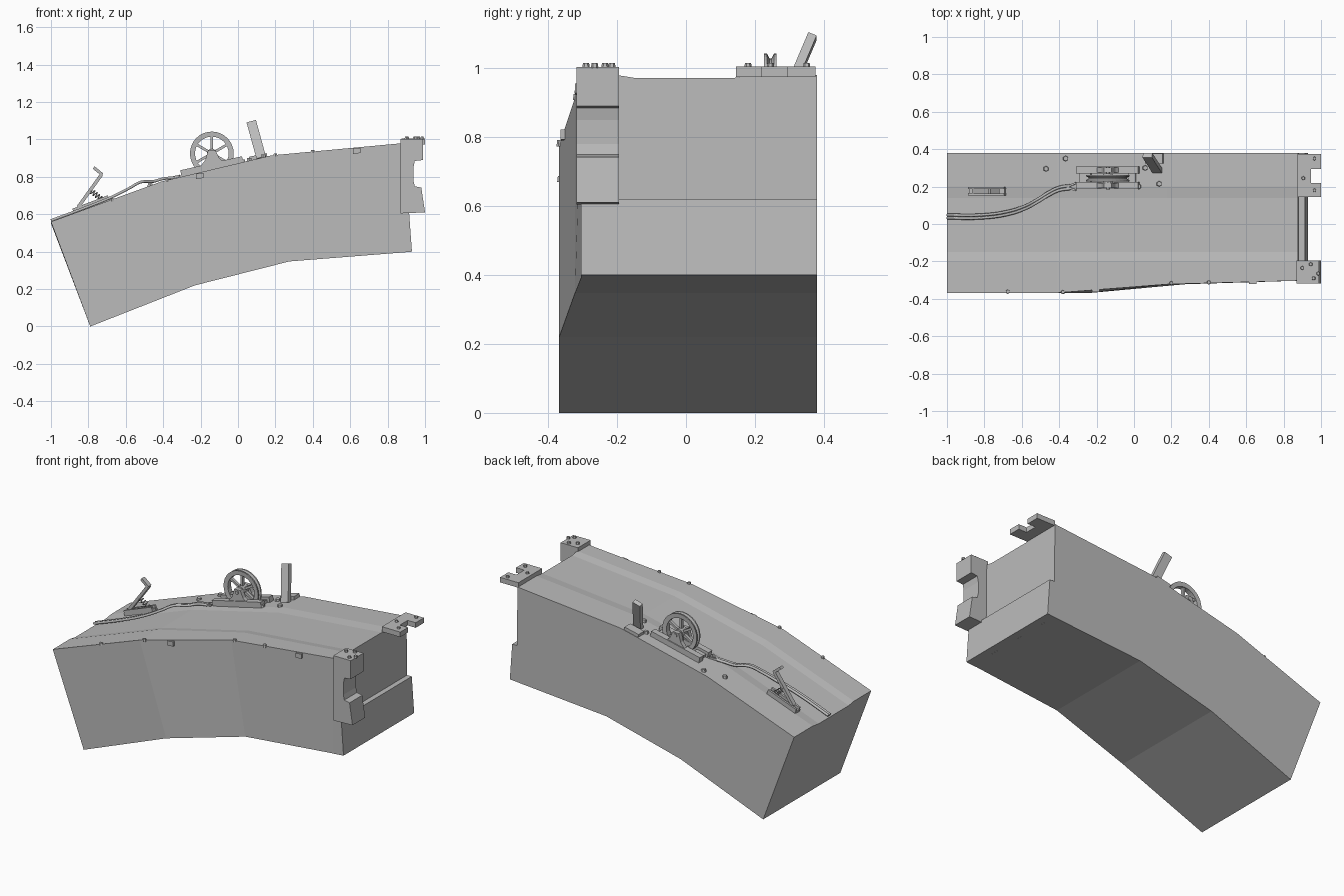
import bpy, bmesh, math
from mathutils import Vector, Matrix

cube = bpy.data.objects.get("Cube")
if cube:
    bpy.data.objects.remove(cube)

stone = bpy.data.materials.new("plain grey")
stone.use_nodes = True
GREY = (0.5, 0.5, 0.5, 1)
stone.diffuse_color = GREY
stone.node_tree.nodes["Principled BSDF"].inputs["Base Color"].default_value = GREY

# Stations along the arch: top x, top z, bottom x, bottom z, front y
STATIONS = [(-1, .56, -.79, 0, -.368), (-.41, .775, -.23, .22, -.368),
            (.18, .915, .275, .348, -.322), (.878, .98, .885, .396, -.303)]


def top_z(x):
    for a, b in zip(STATIONS, STATIONS[1:]):
        if x <= b[0] or b is STATIONS[-1]:
            return a[1] + (b[1] - a[1]) * (x - a[0]) / (b[0] - a[0])


def finish(name, bm):
    bmesh.ops.recalc_face_normals(bm, faces=bm.faces[:])
    me = bpy.data.meshes.new(name)
    bm.to_mesh(me)
    bm.free()
    me.materials.append(stone)
    ob = bpy.data.objects.new(name, me)
    bpy.context.scene.collection.objects.link(ob)
    return ob


def loft(name, rings, closed=False):
    """Skin a list of point rings; close it into a loop or cap its ends."""
    bm = bmesh.new()
    vs = [[bm.verts.new(p) for p in r] for r in rings]
    n = len(vs[0])
    pairs = list(zip(vs, vs[1:])) + ([(vs[-1], vs[0])] if closed else [])
    for a, b in pairs:
        for i in range(n):
            j = (i + 1) % n
            bm.faces.new((a[i], a[j], b[j], b[i]))
    if not closed:
        bm.faces.new(vs[0])
        bm.faces.new(vs[-1])
    return finish(name, bm)


def prism(name, pts, y0, y1):
    return loft(name, [[(x, y, z) for x, z in pts] for y in (y0, y1)])


def slab(name, pts, z0, z1):
    return loft(name, [[(x, y, z) for x, y in pts] for z in (z0, z1)])


def beam(name, a, b, wide, thick):
    """Rectangular bar from a to b; wide runs along y."""
    a, b = Vector(a), Vector(b)
    d = (b - a).normalized()
    side = (Vector((0, 1, 0)) - d * d.y).normalized()
    up = d.cross(side)
    corners = [(-1, -1), (1, -1), (1, 1), (-1, 1)]
    return loft(name, [[p + side * s * wide / 2 + up * t * thick / 2
                        for s, t in corners] for p in (a, b)])


def knob(name, loc, r, h, sides=6, axis='Z'):
    bm = bmesh.new()
    rot = Matrix.Rotation(math.pi / 2, 4, 'X') if axis == 'Y' else Matrix()
    bmesh.ops.create_cone(bm, cap_ends=True, segments=sides, radius1=r, radius2=r * .8 if axis == 'Z' else r,
                          depth=h, matrix=Matrix.Translation(loc) @ rot)
    return finish(name, bm)


def tube(name, pts, r):
    cu = bpy.data.curves.new(name, 'CURVE')
    cu.dimensions = '3D'
    cu.bevel_depth, cu.bevel_resolution, cu.use_fill_caps = r, 1, True
    cu.resolution_u = 4
    sp = cu.splines.new('BEZIER')
    sp.bezier_points.add(len(pts) - 1)
    for bp, p in zip(sp.bezier_points, pts):
        bp.co = p
        bp.handle_left_type = bp.handle_right_type = 'AUTO'
    cu.materials.append(stone)
    ob = bpy.data.objects.new(name, cu)
    bpy.context.scene.collection.objects.link(ob)


# Arched body with a shallow channel along its top
rings = []
for tx, tz, bx, bz, yf in STATIONS:
    top = [(yf, 0), (-.2, 0), (-.15, -.008), (.14, -.008), (.2, 0), (.38, 0)]
    rings.append([(tx, y, tz + d) for y, d in top] + [(bx, .38, bz), (bx, yf, bz)])
loft("arched_body", rings)
prism("end_step", [(.86, .394), (.93, .4), (.914, .62), (.86, .62)], -.305, .38)

# Notched front corner and forked back corner
prism("notched_corner", [(.87, .975), (.87, 1.003), (.988, 1.003), (.988, .89), (.945, .885),
                         (.938, .85), (.938, .78), (.945, .75), (.98, .742), (1, .61), (.87, .605)],
      -.318, -.195)
slab("forked_corner", [(.875, .145), (1, .145), (1, .22), (.945, .22), (.945, .295),
                       (1, .295), (1, .375), (.875, .375)], .974, 1.005)
for x, y in [(.905, .245), (.965, .35), (.965, .18), (.9, -.235), (.945, -.215), (.985, -.265), (.96, -.29)]:
    knob("corner_bolt", (x, y, 1.008), .011, .014)

# Grooved wheel: turned rim, spokes and hub
WX, WY, WZ, R = -.14, .245, .925, .117
section = [(.09, -.016), (R, -.018), (R, -.01), (R - .014, -.003), (R - .014, .003),
           (R, .01), (R, .018), (.09, .016)]
steps = 32
rim = [[(WX + r * math.cos(t), WY + y, WZ + r * math.sin(t)) for r, y in section]
       for t in (2 * math.pi * i / steps for i in range(steps))]
loft("wheel_rim", rim, closed=True)
for i in range(6):
    t = math.pi * (i / 3 + 1 / 6)
    beam("wheel_spoke", (WX, WY, WZ), (WX + .095 * math.cos(t), WY, WZ + .095 * math.sin(t)), .018, .014)
knob("wheel_hub", (WX, WY, WZ), .026, .05, 12, 'Y')
knob("wheel_axle", (WX, WY, WZ), .011, .12, 8, 'Y')

# Rails and bearing blocks on both sides of the wheel
for y in (.205, .288):
    beam("wheel_rail", (-.305, y, .818), (.025, y, .893), .038, .035)
    prism("bearing_block", [(-.215, .84), (-.065, .87), (-.1, .9), (-.12, .942), (-.16, .942), (-.175, .89)],
          y - .013, y + .013)
beam("rail_link", (-.29, .247, .812), (-.23, .247, .826), .05, .02)
beam("rail_link", (-.03, .247, .872), (.01, .247, .881), .05, .02)

# Leaning handle and its foot
beam("leaning_handle", (.125, .285, .9), (.072, .367, 1.093), .026, .052)
beam("handle_foot", (.06, .35, .897), (.155, .35, .918), .055, .02)

# Twin cable rising to a forked end
path = [(-1, .04, .567), (-.82, .04, .634), (-.68, .058, .69), (-.58, .09, .74),
        (-.52, .122, .772), (-.45, .165, .776), (-.4, .188, .79), (-.34, .197, .796)]
for s in (-.008, .008):
    tube("cable", [(x, y + s, z) for x, y, z in path], .008)
    beam("cable_fork", (-.36, .197, .794), (-.31, .2 + s * 2.5, .806), .01, .012)

# Sprung lever on a slotted base
for y in (.159, .192):
    beam("lever_base_side", (-.88, y, .613), (-.69, y, .685), .012, .035)
beam("lever_base", (-.88, .175, .606), (-.69, .175, .678), .044, .018)
beam("lever_arm", (-.855, .175, .638), (-.73, .175, .812), .028, .018)
beam("lever_hook", (-.725, .175, .812), (-.772, .175, .85), .028, .016)
turns, pts = 5, []
a, b = Vector((-.79, .175, .728)), Vector((-.725, .175, .678))
d = (b - a).normalized()
u, v = Vector((0, 1, 0)), d.cross(Vector((0, 1, 0)))
for i in range(turns * 6 + 1):
    t = math.pi * i / 3
    pts.append(a.lerp(b, i / (turns * 6)) + .013 * (u * math.cos(t) + v * math.sin(t)))
tube("lever_spring", pts, .003)

# Bolts on the top and along the front edge
for x, y in [(-.47, .295), (-.365, .35), (.135, .215), (.025, .2), (.06, .3)]:
    knob("top_bolt", (x, y, top_z(x) + .004), .016, .02)
for x, y in [(-.675, -.362), (-.38, -.364), (.2, -.316), (.4, -.312)]:
    knob("edge_bolt", (x, y, top_z(x)), .012, .018)
for x, y in [(-.205, -.352), (.635, -.31)]:
    z = top_z(x) - .018
    prism("front_clamp", [(x - .02, z - .016), (x + .02, z - .012), (x + .02, z + .016), (x - .02, z + .012)],
          y - .012, y + .02)
